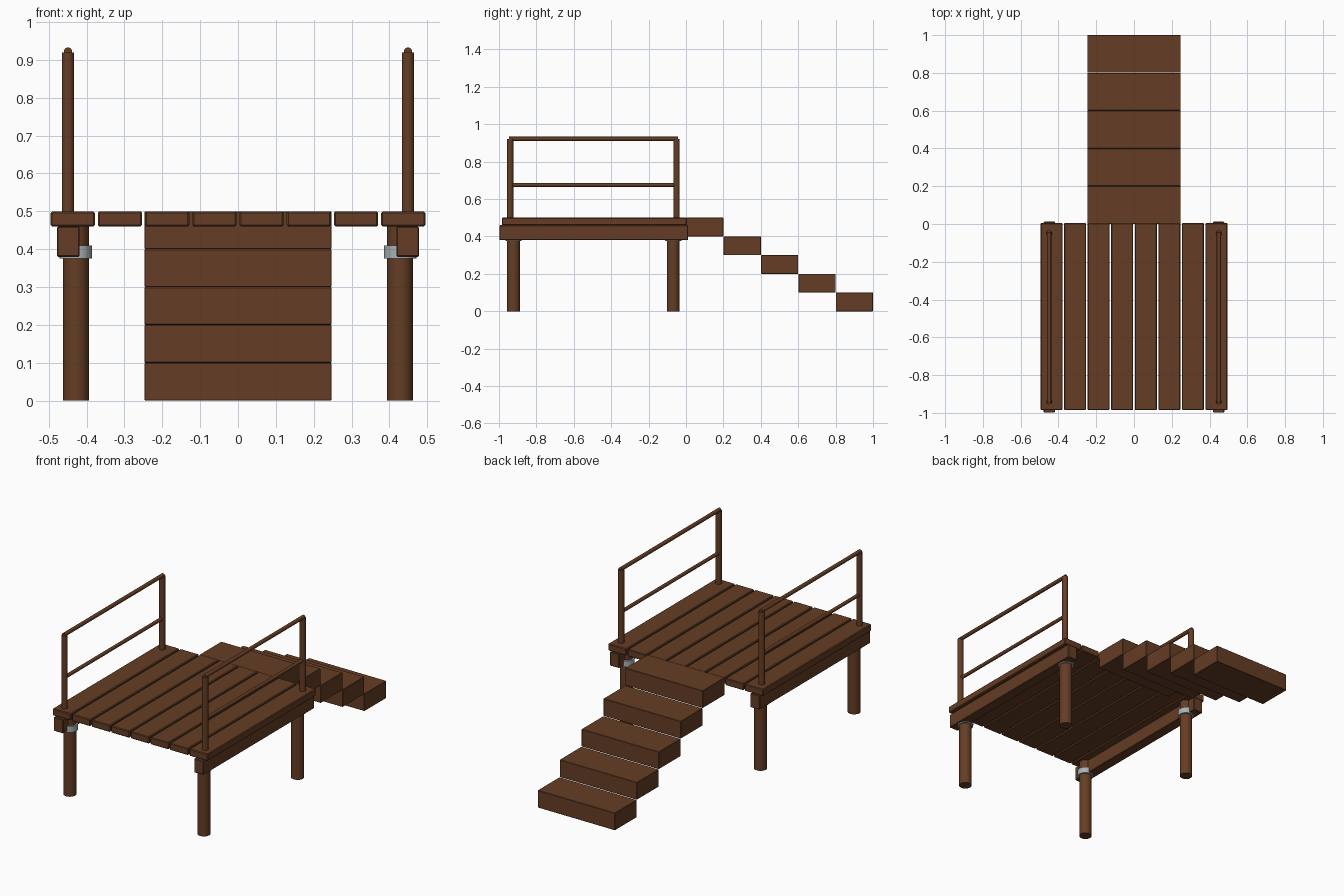
import bpy
import math

if "Cube" in bpy.data.objects:
    bpy.data.objects.remove(bpy.data.objects["Cube"], do_unlink=True)


def make_material(name, colour):
    mat = bpy.data.materials.new(name)
    mat.use_nodes = True
    mat.diffuse_color = colour
    mat.node_tree.nodes["Principled BSDF"].inputs["Base Color"].default_value = colour
    return mat


wood = make_material("brown wood", (0.13, 0.047, 0.018, 1))
metal = make_material("grey metal", (0.40, 0.45, 0.47, 1))


def box(name, low, high, bevel=0.003):
    """Slightly bevelled timber between two corners."""
    centre = [(a + b) / 2 for a, b in zip(low, high)]
    bpy.ops.mesh.primitive_cube_add(size=1, location=centre)
    obj = bpy.context.object
    obj.name = name
    obj.scale = [b - a for a, b in zip(low, high)]
    bpy.ops.object.transform_apply(location=False, rotation=False, scale=True)
    obj.data.materials.append(wood)
    mod = obj.modifiers.new("edge", "BEVEL")
    mod.width = bevel
    mod.segments = 1
    return obj


def rod(name, centre, radius, length, along_y=False, mat=wood):
    """Round bar, upright or running front to back."""
    bpy.ops.mesh.primitive_cylinder_add(
        vertices=32, radius=radius, depth=length, location=centre,
        rotation=(math.pi / 2 if along_y else 0, 0, 0))
    obj = bpy.context.object
    obj.name = name
    obj.data.materials.append(mat)
    bpy.ops.object.shade_smooth_by_angle(angle=math.radians(40))
    return obj


# Deck planks
for i in range(8):
    x = (i - 3.5) * 0.1247
    box(f"deck_plank_{i + 1}", (x - 0.0583, -0.985, 0.46), (x + 0.0583, 0.005, 0.5), 0.004)

# Stairs descending at the back
for i in range(5):
    y, top = i * 0.2, 0.5 - i * 0.1
    box(f"stair_step_{i + 1}", (-0.247, y + 0.001, top - 0.1), (0.247, y + 0.2, top), 0.002)

# Beams, legs, brackets and railings on each side
for side, s in (("left", 1), ("right", -1)):
    bx = s * 0.448
    box(f"{side}_beam", (bx - 0.03, -0.998, 0.38), (bx + 0.03, 0.012, 0.46))
    for end, leg_y, post_y in (("front", -0.922, -0.940), ("back", -0.068, -0.050)):
        rod(f"{side}_{end}_leg", (s * 0.428, leg_y, 0.23), 0.034, 0.46)
        rod(f"{side}_{end}_metal_collar", (s * 0.428, leg_y, 0.3925), 0.043, 0.035, mat=metal)
        rod(f"{side}_{end}_rail_post", (s * 0.449, post_y, 0.695), 0.0165, 0.45)
    rod(f"{side}_top_rail", (s * 0.449, -0.495, 0.922), 0.011, 0.905, True)
    rod(f"{side}_middle_rail", (s * 0.449, -0.495, 0.675), 0.010, 0.89, True)
